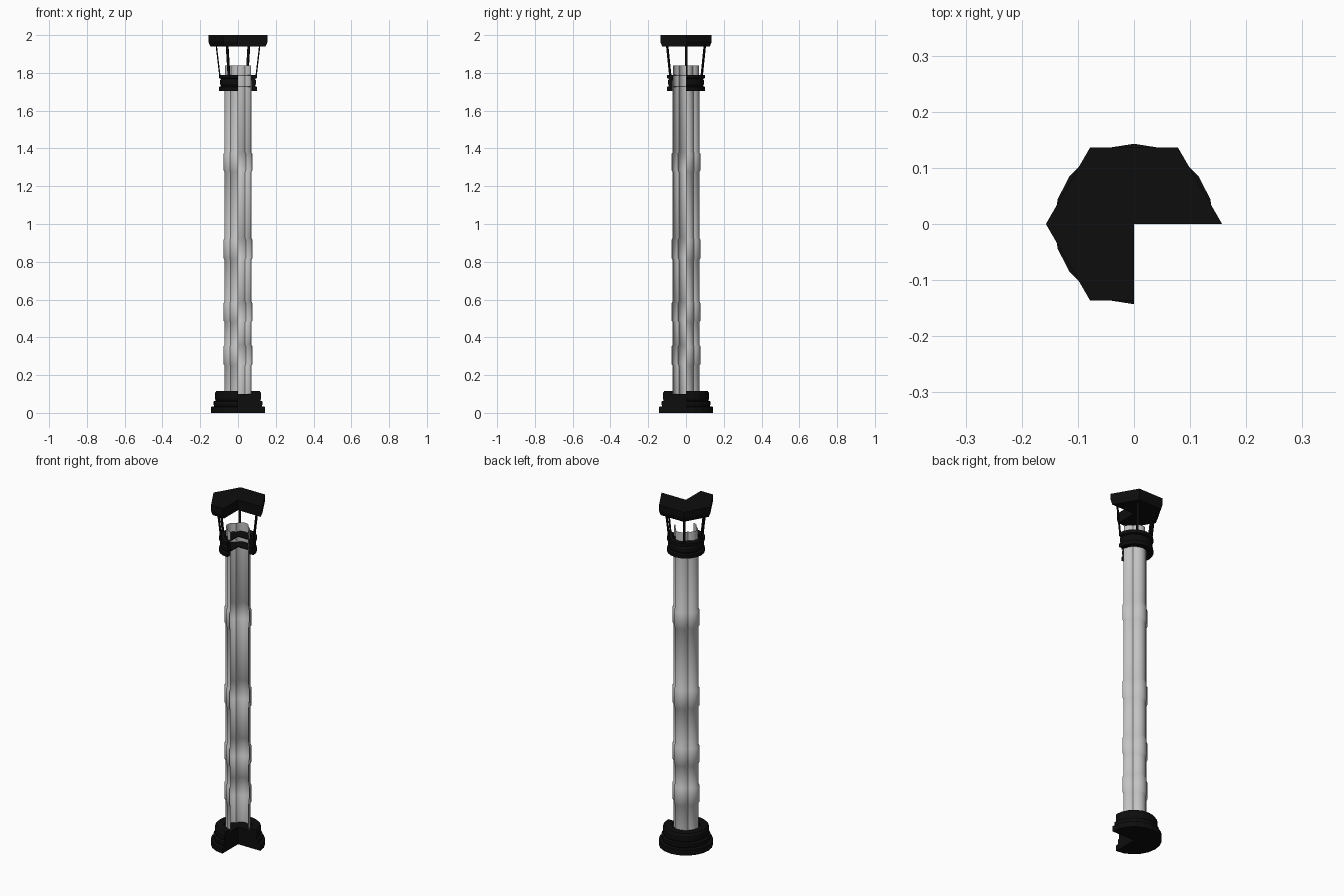
import bpy, bmesh, math
from mathutils import Matrix, Vector

cube = bpy.data.objects.get("Cube")
if cube:
    bpy.data.objects.remove(cube, do_unlink=True)


def material(name, value):
    m = bpy.data.materials.new(name)
    m.use_nodes = True
    colour = (value, value, value, 1)
    m.diffuse_color = colour
    m.node_tree.nodes["Principled BSDF"].inputs["Base Color"].default_value = colour
    return m


black = material("black_metal", 0.004)
grey = material("pale_grey_stone", 0.55)


def finish(name, bm, mat, smooth):
    mesh = bpy.data.meshes.new(name)
    bm.to_mesh(mesh)
    bm.free()
    mesh.materials.append(mat)
    ob = bpy.data.objects.new(name, mesh)
    bpy.context.collection.objects.link(ob)
    if smooth:
        bpy.ops.object.select_all(action="DESELECT")
        ob.select_set(True)
        bpy.context.view_layer.objects.active = ob
        bpy.ops.object.shade_smooth_by_angle(angle=math.radians(35))
    return ob


def lathe(name, profile, angles, mat, shape=lambda a, r: r, closed=True, smooth=False):
    """Sweep an (r, z) profile around the open three-quarter turn."""
    bm = bmesh.new()
    rings = []
    for deg in angles:
        a = math.radians(deg)
        rings.append([bm.verts.new((shape(deg, r) * math.cos(a),
                                    shape(deg, r) * math.sin(a), z)) for r, z in profile])
    count = len(profile)
    for p, q in zip(rings, rings[1:]):
        for i in range(count if closed else count - 1):
            j = (i + 1) % count
            # Open sheets face the axis
            bm.faces.new((p[i], p[j], q[j], q[i]))
    if closed:
        bm.faces.new(rings[0])
        bm.faces.new(rings[-1])
        bmesh.ops.remove_doubles(bm, verts=bm.verts, dist=1e-5)
        bmesh.ops.recalc_face_normals(bm, faces=bm.faces)
    return finish(name, bm, mat, smooth)


def lobed(deg, offset):
    """Radius of a four-lobed section, grown by an offset."""
    t = math.radians((deg + 45) % 90 - 45)
    d, r = 0.03, 0.041
    return d * math.cos(t) + math.sqrt(r * r - (d * math.sin(t)) ** 2) + offset


round_angles = [18 * i for i in range(16)]
lobe_angles = [7.5 * i for i in range(37)]

# Stepped base with a sunken floor
lathe("base", [(0, 0), (0.143, 0), (0.143, 0.032), (0.126, 0.035), (0.13, 0.045),
               (0.13, 0.06), (0.118, 0.065), (0.122, 0.075), (0.122, 0.105),
               (0.115, 0.115), (0.075, 0.115), (0.075, 0.1), (0, 0.1)],
      round_angles, black)

# Thin lobed shaft with raised bands
outer = [(0, 0.1)]
for low, high in ((0.25, 0.36), (0.48, 0.59), (0.81, 0.925), (1.275, 1.38)):
    outer += [(0, low), (0.005, low + 0.008), (0.005, high - 0.008), (0, high)]
outer.append((0, 1.76))
inner = [(o - 0.003, z) for o, z in reversed(outer)]
lathe("shaft", outer + inner, lobe_angles, grey, lobed, smooth=True)

# Lining that rises above the collar
liner = lathe("shaft_lining", [(-0.003, 1.76), (-0.003, 1.84)], lobe_angles, grey,
              lobed, closed=False, smooth=True)
first = liner.data.polygons[0]
if first.normal.dot(Vector((first.center.x, first.center.y, 0))) > 0:
    liner.data.flip_normals()

# Grooved collar and the thin plates inside it
lathe("collar", [(0.07, 1.705), (0.1, 1.705), (0.1, 1.725), (0.09, 1.73), (0.095, 1.74),
                 (0.095, 1.76), (0.09, 1.768), (0.1, 1.772), (0.1, 1.79), (0.07, 1.79)],
      round_angles, black)
for label, z in (("lower", 1.725), ("upper", 1.785)):
    lathe(label + "_collar_plate", [(0, z), (0.066, z), (0.066, z + 0.004), (0, z + 0.004)],
          round_angles, black)

# Six-sided roof slab
flat = math.cos(math.radians(30))
lathe("roof", [(0, 1.94), (0.146, 1.94), (0.157, 1.965), (0.157, 2), (0, 2)],
      [0, 60, 120, 180, 240, 270], black,
      lambda deg, r: r * (flat if deg == 270 else 1))

# Slanted struts under the roof corners
for n in range(5):
    bm = bmesh.new()
    bmesh.ops.create_cube(bm, size=1)
    for v in bm.verts:
        top = v.co.z > 0
        v.co = ((0.115 if top else 0.095) + v.co.x * 0.007,
                max(v.co.y, 0) * 0.014 if n == 0 else v.co.y * 0.013,
                1.945 if top else 1.775)
    bmesh.ops.rotate(bm, verts=bm.verts, matrix=Matrix.Rotation(math.radians(60 * n), 3, "Z"))
    finish("strut_%d" % (n + 1), bm, black, False)
